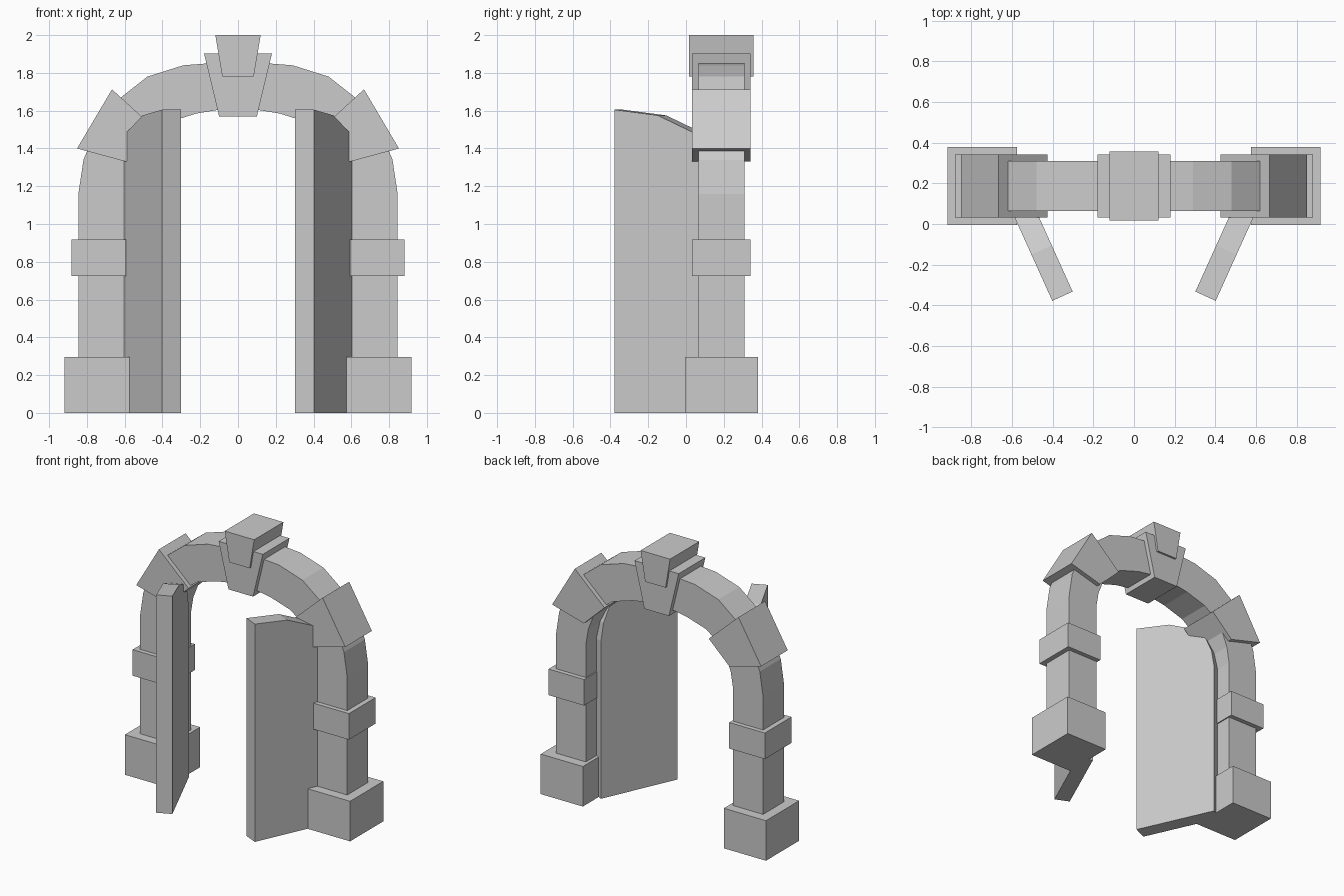
import bpy, bmesh, math
from mathutils import Matrix, Vector

if "Cube" in bpy.data.objects:
    bpy.data.objects.remove(bpy.data.objects["Cube"])

YC = 0.187  # depth centre of the stonework


def prism(name, pts, half, xform=None, side=1):
    """Extrude an (x, z) outline along y; side=-1 mirrors it across x."""
    bm = bmesh.new()
    face = bm.faces.new([bm.verts.new((x, -half, z)) for x, z in pts])
    ext = bmesh.ops.extrude_face_region(bm, geom=[face])
    new = [v for v in ext["geom"] if isinstance(v, bmesh.types.BMVert)]
    bmesh.ops.translate(bm, verts=new, vec=(0, 2 * half, 0))
    bm.transform(xform or Matrix.Translation((0, YC, 0)))
    bm.transform(Matrix.Diagonal((side, 1, 1, 1)))
    bmesh.ops.recalc_face_normals(bm, faces=bm.faces)
    me = bpy.data.meshes.new(name)
    bm.to_mesh(me)
    bm.free()
    ob = bpy.data.objects.new(name, me)
    bpy.context.collection.objects.link(ob)
    return ob


def rect(x0, x1, z0, z1):
    return [(x0, z0), (x1, z0), (x1, z1), (x0, z1)]


# Arch band: outer and inner half outlines, mirrored into one loop
outer = [(0.845, 0), (0.845, 1.16), (0.818, 1.34), (0.74, 1.53),
         (0.62, 1.67), (0.48, 1.78), (0.29, 1.84), (0.1, 1.855)]
inner = [(0.6, 0), (0.6, 1.16), (0.58, 1.28), (0.54, 1.38),
         (0.47, 1.47), (0.38, 1.535), (0.22, 1.585), (0.1, 1.605)]
flip = lambda pts: [(-x, z) for x, z in pts]
prism("arch", outer + flip(outer)[::-1] + flip(inner) + inner[::-1], 0.122)

# Keystone and its raised face block
prism("keystone", [(-0.10, 1.57), (0.10, 1.57), (0.18, 1.903), (-0.18, 1.903)], 0.155)
prism("keystone_cap", [(-0.083, 1.78), (0.083, 1.78), (0.12, 2.0), (-0.12, 2.0)], 0.17)

# Door leaf outline: x measured from the hinge to the free edge
L = 0.595
leaf = [(0, 0), (L, 0), (L, 1.605), (L - 0.25, 1.575), (L - 0.455, 1.485),
        (0.06, 1.385), (0.02, 1.29), (0, 1.16)]
swing = Matrix.Translation((-0.597, YC, 0)) @ Matrix.Rotation(math.radians(-65.7), 4, "Z")

for side, tag in ((-1, "left"), (1, "right")):
    prism("base_" + tag, rect(0.575, 0.918, 0, 0.295), 0.193, side=side)
    prism("band_" + tag, rect(0.592, 0.882, 0.725, 0.917), 0.155, side=side)
    # Wedge stone at the shoulder of the arch
    prism("shoulder_" + tag, [(0.852, 1.40), (0.667, 1.713), (0.425, 1.49), (0.593, 1.33)],
          0.155, side=side)
    prism("door_" + tag, leaf, 0.055, swing, -side)
